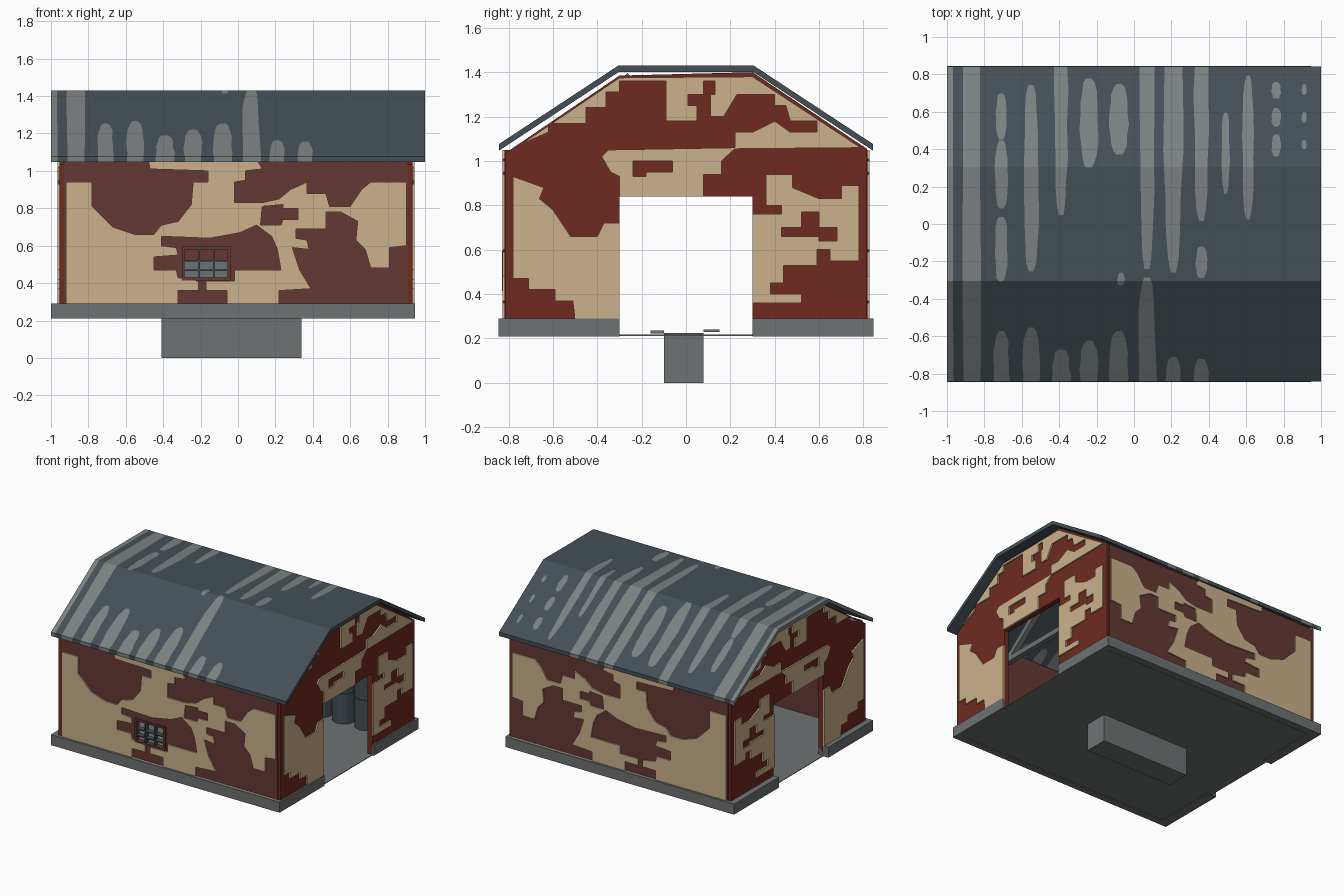
import bpy, bmesh, math, random
from mathutils import Vector
from mathutils.geometry import delaunay_2d_cdt

if "Cube" in bpy.data.objects:
    bpy.data.objects.remove(bpy.data.objects["Cube"])

random.seed(4)

def material(name, hexa):
    m = bpy.data.materials.new(name)
    c = [int(hexa[i:i + 2], 16) / 255 for i in (0, 2, 4)]
    m.diffuse_color = [((v + 0.055) / 1.055) ** 2.4 for v in c] + [1]
    m.use_nodes = True
    m.node_tree.nodes["Principled BSDF"].inputs["Base Color"].default_value = m.diffuse_color
    return m

CREAM = material("cream_plaster", "CBB18B")
GABLE_RED = material("brick_red", "6F2A20")
SIDE_RED = material("faded_brick", "643833")
GREY = material("concrete_grey", "6E7272")
ROOF = material("roof_slate", "444F55")
STREAK = material("roof_streak_grey", "7B8080")

def finish(bm, name, mats):
    bmesh.ops.recalc_face_normals(bm, faces=bm.faces)
    me = bpy.data.meshes.new(name)
    bm.to_mesh(me)
    bm.free()
    for m in mats:
        me.materials.append(m)
    ob = bpy.data.objects.new(name, me)
    bpy.context.collection.objects.link(ob)
    return ob

def box(name, x, y, z, mat):
    bm = bmesh.new()
    bmesh.ops.create_cube(bm, size=1)
    for v in bm.verts:
        v.co = [(a + b) / 2 + c * (b - a) for (a, b), c in zip((x, y, z), v.co)]
    return finish(bm, name, [mat])

def beam(name, a, b, w, mat):
    a, b = Vector(a), Vector(b)
    bm = bmesh.new()
    bmesh.ops.create_cube(bm, size=1)
    q = (b - a).to_track_quat('Z', 'Y')
    for v in bm.verts:
        v.co = (a + b) / 2 + q @ Vector((v.co.x * w, v.co.y * w, v.co.z * (b - a).length))
    return finish(bm, name, [mat])

def inside(p, poly):
    hit = False
    for (x1, y1), (x2, y2) in zip(poly, poly[1:] + poly[:1]):
        if (y1 > p[1]) != (y2 > p[1]) and p[0] < (x2 - x1) * (p[1] - y1) / (y2 - y1) + x1:
            hit = not hit
    return hit

def cut_plate(name, loops, pick, place, depth, mats):
    """Cut a sheet along loops, keep faces that pick() gives a colour slot, thicken by depth."""
    pts, edges = [], []
    for loop in loops:
        n = len(pts)
        pts += [Vector(p) for p in loop]
        edges += [(n + i, n + (i + 1) % len(loop)) for i in range(len(loop))]
    vs, _, fs, *_ = delaunay_2d_cdt(pts, edges, [], 0, 1e-5)
    bm = bmesh.new()
    bv = [bm.verts.new(place(*v)) for v in vs]
    for f in fs:
        slot = pick(sum((vs[i] for i in f), Vector((0, 0))) / len(f))
        if slot is not None:
            bm.faces.new([bv[i] for i in f]).material_index = slot
    bmesh.ops.delete(bm, geom=[v for v in bm.verts if not v.link_faces], context='VERTS')
    ext = bmesh.ops.extrude_face_region(bm, geom=bm.faces[:], use_keep_orig=True)
    bmesh.ops.translate(bm, verts=[g for g in ext['geom'] if isinstance(g, bmesh.types.BMVert)], vec=depth)
    return finish(bm, name, mats)

def sheet(name, outline, holes, place, depth, mat):
    def pick(c):
        return 0 if inside(c, outline) and not any(inside(c, h) for h in holes) else None
    return cut_plate(name, [outline] + holes, pick, place, depth, [mat])

def cm(points):
    return [(a / 100, b / 100) for a, b in points]

# bare brick patches on the long walls (x, z in hundredths)
side_top_left = cm([(-92, 106), (-48, 106), (-47, 101), (-16, 100), (-16, 94), (-24, 94), (-25, 82), (-32, 73),
    (-41, 71), (-45, 66), (-55, 66), (-67, 70), (-78, 81), (-78, 94), (-92, 94)])
side_top_right = cm([(10, 106), (90, 106), (90, 94), (71, 94), (66, 90), (60, 81), (49, 81), (47, 88), (37, 88),
    (37, 94), (28, 90), (22, 85), (13, 83), (-2, 83), (-2, 94), (4, 95), (4, 100), (13, 101)])
side_small = cm([(13, 81), (24, 82), (24, 80), (32, 80), (32, 74), (24, 74), (23, 71), (12, 71)])
side_low_right = cm([(47, 78), (55, 78), (64, 73), (63, 63), (68, 58), (71, 48), (81, 48), (81, 59), (90, 60),
    (90, 29), (22, 29), (22, 36), (39, 37), (33, 47), (29, 59), (38, 58), (37, 63), (31, 64), (31, 69), (47, 69)])
side_window = cm([(-45, 54), (-32, 55), (-33, 59), (-41, 60), (-41, 65), (-15, 64), (1, 67), (10, 71), (18, 65),
    (21, 58), (23, 47), (-2, 47), (-2, 41), (-17, 41), (-17, 36), (-6, 36), (-6, 29), (-32, 29), (-32, 36),
    (-21, 36), (-21, 41), (-32, 43), (-33, 47), (-45, 47)])
side_patches = [side_top_left, side_top_right, side_small, side_low_right, side_window]

# bare brick patches on the gables (y, z in hundredths)
gable_main = cm([(-62, 113), (-62, 117), (-45, 117), (-45, 124), (-36, 124), (-36, 131), (-30, 131), (-30, 136),
    (-9, 136), (-9, 118), (5, 118), (5, 125), (1, 125), (1, 130), (8, 130), (8, 136), (13, 136), (13, 130),
    (11, 130), (11, 120), (17, 120), (23, 130), (40, 130), (40, 125), (45, 125), (47, 118), (59, 118), (59, 113),
    (47, 113), (40, 118), (30, 113), (22, 113), (22, 106), (-35, 105), (-38, 102), (-34, 95), (-30, 93), (-30, 72),
    (-37, 72), (-40, 66), (-52, 66), (-56, 72), (-60, 78), (-66, 83), (-64, 88), (-78, 93), (-78, 106)])
gable_mid_right = cm([(8, 94), (16, 94), (16, 100), (22, 105.5), (78, 106), (78, 89), (70, 89), (70, 83), (60, 83),
    (48, 88), (48, 94), (36, 94), (36, 80), (43, 80), (43, 76), (30, 76), (30, 84), (8, 84)])
gable_bar = cm([(-24, 93), (-24, 100), (-6, 100), (-6, 95), (-18, 95), (-18, 93)])
gable_low_left = cm([(-78, 47), (-71, 47), (-71, 42), (-59, 42), (-59, 37), (-51, 37), (-50, 28), (-78, 28)])
gable_low_right = cm([(38, 40), (38, 45), (44, 45), (44, 53), (59, 53), (59, 60), (65, 60), (65, 55), (78, 55),
    (78, 28), (30, 28), (30, 36), (52, 36), (52, 40)])
gable_small = cm([(43, 66), (60, 66), (60, 64), (68, 64), (68, 70), (60, 70), (60, 77), (52, 77), (52, 70), (43, 70)])
gable_patches = [gable_main, gable_mid_right, gable_bar, gable_low_left, gable_low_right, gable_small]

# long walls: brick core with raised plaster, window only at the front
window = cm([(-29, 42), (-5, 42), (-5, 59), (-29, 59)])
core = cm([(-93, 21.5), (91, 21.5), (91, 105), (-93, 105)])
plaster = cm([(-92, 28), (90, 28), (90, 105), (-92, 105)])
for label, s in (("front", -1), ("back", 1)):
    gaps = [window] if s < 0 else []
    sheet(label + "_wall", core, gaps, lambda u, v: (u, s * 0.785, v), (0, s * 0.033, 0), SIDE_RED)
    sheet(label + "_plaster", plaster, side_patches + gaps, lambda u, v: (u, s * 0.818, v), (0, s * 0.01, 0), CREAM)

# gable walls with doorways
gable = cm([(-81.5, 21.5), (-30, 21.5), (-30, 84), (30, 84), (30, 21.5), (81.5, 21.5), (81.5, 105.5), (30, 140),
    (-30, 138.5), (-81.5, 103.5)])
gable_plaster = cm([(-78, 28), (-30, 28), (-30, 84), (30, 84), (30, 28), (78, 28), (78, 106.5), (30, 138),
    (-30, 137.5), (-78, 105)])
for label, x, s in (("left", -0.955, -1), ("right", 0.932, 1)):
    sheet(label + "_gable", gable, [], lambda u, v: (x, u, v), (-s * 0.04, 0, 0), GABLE_RED)
    sheet(label + "_gable_plaster", gable_plaster, gable_patches, lambda u, v: (x, u, v), (s * 0.011, 0, 0), CREAM)

# roof sheet with pale streaks: centre x, half width, y start, y end
streaks = [(-0.985, .02, -2, 2), (-.87, .05, -2, 2), (-.71, .03, .45, .7), (-.71, .035, .08, .45), (-.71, .035, -.31, .04),
    (-.71, .045, -1, -.57), (-.55, .042, -.26, .75), (-.55, .045, -1, -.55), (-.39, .037, .04, 1.2), (-.39, .05, -1, -.67),
    (-.24, .05, .3, .78), (-.24, .05, -1, -.62), (-.08, .05, .37, .75), (-.07, .02, -.33, -.26), (-.08, .05, -1, -.57),
    (.07, .04, -.25, 1.3), (.07, .05, -1.3, -.28), (.21, .05, -.27, 1.3), (.21, .04, -1, -.71), (.36, .04, .01, 1.2),
    (.36, .03, -.29, -.12), (.36, .04, -1, -.72), (.49, .022, .16, .6), (.61, .03, .02, .8), (.76, .025, .36, .48)]
streaks += [(.76, .025, .52, .62), (.76, .025, .67, .76), (.91, .013, .4, .45), (.91, .013, .54, .6), (.91, .013, .69, .75)]

def streak_loop(x, w, y0, y1):
    n, out = 20, []
    for i in range(n):
        a = 2 * math.pi * (i + 0.5) / n
        c, s = math.cos(a), math.sin(a)
        r = w * random.uniform(0.85, 1.1) * math.copysign(abs(c) ** 0.6, c)
        out.append((x + r, (y0 + y1) / 2 + (y1 - y0) / 2 * s))
    return out

def roof_z(y):
    return 1.43 - max(0, abs(y) - 0.305) * 0.657

streak_loops = [streak_loop(*s) for s in streaks]
roof_edge = [(-1, -.842), (1, -.842), (1, -.305), (1, .305), (1, .842), (-1, .842), (-1, .305), (-1, -.305)]
folds = [[(-1, -.305), (1, -.305)], [(-1, .305), (1, .305)]]

def roof_pick(c):
    if not inside(c, roof_edge):
        return None
    return int(any(inside(c, s) for s in streak_loops))

cut_plate("roof", [roof_edge] + folds + streak_loops, roof_pick, lambda u, v: (u, v, roof_z(v)), (0, 0, -0.03), [ROOF, STREAK])

# plinth, floor and ground block
for label, s in (("front", -1), ("back", 1)):
    box(label + "_plinth", (-1, .945), sorted((s * .79, s * .845)), (.21, .29), GREY)
    for end, x in (("left", (-1, -.92)), ("right", (.9, .945))):
        box(f"{label}_{end}_plinth", x, sorted((s * .3, s * .845)), (.21, .29), GREY)
box("floor", (-.96, .935), (-.785, .785), (.212, .217), GREY)
box("ground_block", (-.41, .34), (-.1, .08), (0, .225), GREY)
box("floor_strip_front", (-.4, .33), (-.16, -.1), (.222, .235), GREY)
box("floor_strip_back", (-.4, .33), (.08, .15), (.23, .24), GREY)

# window frame and bars
for i, x in enumerate((-.292, -.208, -.13, -.048)):
    outer = i in (0, 3)
    box(f"window_upright_{i}", (x - .007, x + .007) if outer else (x - .004, x + .004), (-.83, -.79), (.415, .595),
        SIDE_RED if outer else ROOF)
for i, z in enumerate((.422, .47, .52, .588)):
    outer = i in (0, 3)
    box(f"window_rail_{i}", (-.295, -.045), (-.83, -.79), (z - .007, z + .007) if outer else (z - .004, z + .004),
        SIDE_RED if outer else ROOF)

# roof trusses inside
for i, x in enumerate((-.5, 0, .5)):
    beam(f"tie_beam_{i}", (x, -.78, .96), (x, .78, .96), .04, GREY)
    for s in (-1, 1):
        beam(f"truss_brace_{i}", (x, s * .76, .97), (x, s * .25, 1.38), .04, GREY)

# stored barrels, bench and crates
for i in range(3):
    for k in range(2):
        bm = bmesh.new()
        bmesh.ops.create_cone(bm, cap_ends=True, segments=14, radius1=.085, radius2=.085, depth=.23)
        bmesh.ops.translate(bm, verts=bm.verts, vec=(.25 + .19 * i, .66, .335 + .235 * k))
        finish(bm, f"barrel_{i}_{k}", [ROOF])
box("back_bench", (-.45, .1), (.45, .75), (.217, .52), GREY)
box("crate_low", (.3, .55), (-.75, -.5), (.217, .42), GABLE_RED)
box("crate_top", (.34, .5), (-.72, -.55), (.42, .56), ROOF)
